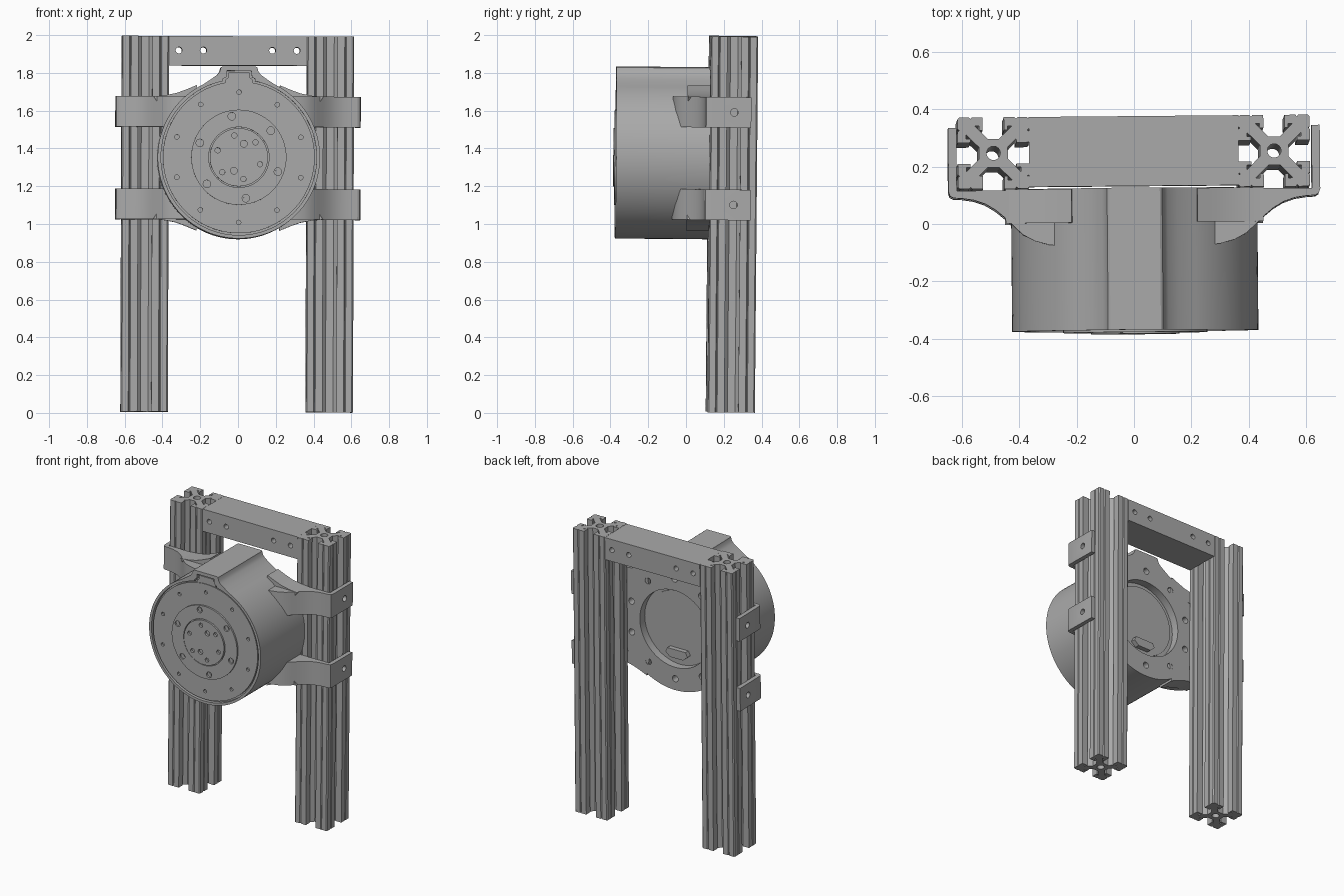
import bpy, bmesh, math
from mathutils import Matrix

cube = bpy.data.objects.get("Cube")
if cube:
    bpy.data.objects.remove(cube, do_unlink=True)

grey = bpy.data.materials.new("plain grey")
grey.use_nodes = True
grey.diffuse_color = (0.4, 0.4, 0.4, 1)
grey.node_tree.nodes["Principled BSDF"].inputs["Base Color"].default_value = (0.4, 0.4, 0.4, 1)
parts = []
CZ = 1.35   # height of the drum axis


def circle(u, v, r, n=24):
    return [(u + r * math.cos(2 * math.pi * i / n), v + r * math.sin(2 * math.pi * i / n)) for i in range(n)]


def rect(u0, u1, v0, v1):
    return [(u0, v0), (u1, v0), (u1, v1), (u0, v1)]


def mirrored(half):
    """Close a right-hand outline with its reflection."""
    return half + [(-u, v) for u, v in reversed(half)]


def ring(count, radius, start, hole, n=16):
    """Circles spaced evenly round the drum axis."""
    angles = [math.radians(start + 360 * k / count) for k in range(count)]
    return [circle(radius * math.cos(a), CZ + radius * math.sin(a), hole, n) for a in angles]


def extrude(name, outlines, lo, hi, axis="y"):
    """Extrude each outline along an axis into one object."""
    place = {"x": lambda u, v, w: (w, u, v), "y": lambda u, v, w: (u, w, v), "z": lambda u, v, w: (u, v, w)}[axis]
    bm = bmesh.new()
    for pts in outlines:
        a = [bm.verts.new(place(u, v, lo)) for u, v in pts]
        b = [bm.verts.new(place(u, v, hi)) for u, v in pts]
        bm.faces.new(a)
        bm.faces.new(b)
        for i in range(len(a)):
            j = (i + 1) % len(a)
            bm.faces.new((a[i], a[j], b[j], b[i]))
    bmesh.ops.recalc_face_normals(bm, faces=bm.faces)
    mesh = bpy.data.meshes.new(name)
    bm.to_mesh(mesh)
    bm.free()
    mesh.materials.append(grey)
    obj = bpy.data.objects.new(name, mesh)
    bpy.context.collection.objects.link(obj)
    parts.append(obj)
    return obj


def cut(obj, outlines, lo, hi, axis="y"):
    """Remove extruded outlines from an object."""
    cutter = extrude("cutter", outlines, lo, hi, axis)
    parts.remove(cutter)
    cutter.hide_render = True
    mod = obj.modifiers.new("cut", "BOOLEAN")
    mod.operation = "DIFFERENCE"
    mod.solver = "EXACT"
    mod.object = cutter
    bpy.context.view_layer.objects.active = obj
    bpy.ops.object.modifier_apply(modifier=mod.name)
    bpy.data.objects.remove(cutter, do_unlink=True)


# Slotted posts: one slotted side turned four times
H = 0.125
half_side = [(0.02, 0.05), (0.065, 0.095), (0.05, 0.095), (0.05, 0.08), (0.037, 0.08), (0.037, H),
             (0.075, H), (0.08, 0.119), (0.085, H), (0.118, H)]
side = [(-u, v) for u, v in reversed(half_side)] + half_side
profile = []
for turn in range(4):
    c, s = round(math.cos(turn * math.pi / 2)), round(math.sin(turn * math.pi / 2))
    profile += [(c * u + s * v, -s * u + c * v) for u, v in side]
for label, cx in (("right", -0.492), ("left", 0.488)):
    post = extrude(label + "_post", [[(cx + u, 0.243 + v) for u, v in profile]], 0.006, 1.996, "z")
    cut(post, [circle(cx, 0.243, 0.024)], -0.1, 2.1, "z")

# Crossbar with through holes
bar = extrude("crossbar", [rect(-0.368, 0.364, 1.84, 1.995)], 0.124, 0.368)
cut(bar, [circle(x, 1.92, 0.017) for x in (-0.315, -0.185, 0.18, 0.31)], 0, 0.5)

# Drum housing with cable ridge on top
R = 0.43
arc = [(R * math.cos(math.radians(a)), CZ + R * math.sin(math.radians(a)))
       for a in [116 + 308 * i / 88 for i in range(89)]]
ridge = mirrored([(0.15, 1.762), (0.115, 1.787), (0.102, 1.805), (0.096, 1.826), (0.088, 1.831)])
housing = extrude("drum_housing", [arc + ridge], -0.376, 0.12)
cut(housing, [circle(0, CZ, 0.412, 88)], -0.5, -0.352)
cut(housing, [mirrored([(0.085, 1.72), (0.085, 1.765), (0.068, 1.775), (0.064, 1.808)])], -0.5, -0.352)
cut(housing, [circle(0, CZ, 0.27, 64)], 0.065, 0.3)
cut(housing, ring(10, 0.35, 18, 0.022), 0.07, 0.3)
cut(housing, ring(4, 0.23, 45, 0.012), 0.03, 0.3)

# Rear recess details
extrude("rear_recess_rim", [circle(0, CZ, 0.245, 64)], 0.05, 0.072)
extrude("rear_connector", [mirrored([(0.05, 1.135), (0.085, 1.165), (0.07, 1.195)])], 0.06, 0.105)

# Front plate, hub ring and hub disc with bolt holes
plate = extrude("front_plate", [circle(0, CZ, 0.402, 88)], -0.37, -0.345)
cut(plate, ring(10, 0.345, 90, 0.012), -0.5, -0.355)
extrude("ridge_cover", [mirrored([(0.072, 1.72), (0.072, 1.762), (0.058, 1.77), (0.055, 1.798)])], -0.365, -0.345)
hub_ring = extrude("hub_ring", [circle(0, CZ, 0.252, 64)], -0.382, -0.36)
cut(hub_ring, ring(6, 0.22, 40, 0.02), -0.5, -0.366)
extrude("hub_bolts", ring(6, 0.22, 40, 0.012), -0.376, -0.36)
cut(hub_ring, [circle(0, CZ, 0.16, 48)], -0.5, -0.37)
hub = extrude("hub_disc", [circle(0, CZ, 0.154, 48)], -0.387, -0.36)
cut(hub, ring(6, 0.118, 42, 0.014) + ring(2, 0.076, 70, 0.018), -0.5, -0.37)

# Clamp arms sweeping from the drum round the posts
arm = [(0.62, 0.335), (0.62, 0.115), (0.24, 0.115), (0.24, -0.082), (0.3, -0.076), (0.35, -0.062), (0.39, -0.04),
       (0.42, -0.012), (0.45, 0.018), (0.485, 0.047), (0.52, 0.068), (0.56, 0.082), (0.6, 0.088),
       (0.632, 0.09), (0.644, 0.097), (0.649, 0.112), (0.649, 0.335)]
web = [(0.45, 1.675), (0.39, 1.68), (0.33, 1.692), (0.28, 1.71), (0.22, 1.735), (0.2, 1.6), (0.4, 1.6)]
for label, sx in (("left", 1), ("right", -1)):
    for level, sz in (("upper", 1), ("lower", -1)):
        mid = CZ + sz * 0.245
        clamp = extrude(f"{level}_{label}_clamp", [[(sx * u, v) for u, v in arm]], mid - 0.081, mid + 0.081, "z")
        cut(clamp, [circle(0.245, mid, 0.02)], sx * 0.6, sx * 0.7, "x")
        extrude(f"{level}_{label}_web", [[(sx * u, CZ + sz * (v - CZ)) for u, v in web]], 0.0, 0.118)

# Slight lean of the whole assembly, then shading
pivot = Matrix.Translation((0, 0, 1))
lean = pivot @ Matrix.Rotation(math.radians(0.5), 4, "Z") @ Matrix.Rotation(math.radians(0.2), 4, "Y") \
    @ Matrix.Rotation(math.radians(-0.5), 4, "X") @ pivot.inverted()
bpy.ops.object.select_all(action="DESELECT")
for obj in parts:
    obj.matrix_world = lean
    obj.select_set(True)
bpy.context.view_layer.objects.active = parts[0]
bpy.ops.object.shade_smooth_by_angle(angle=math.radians(25))
